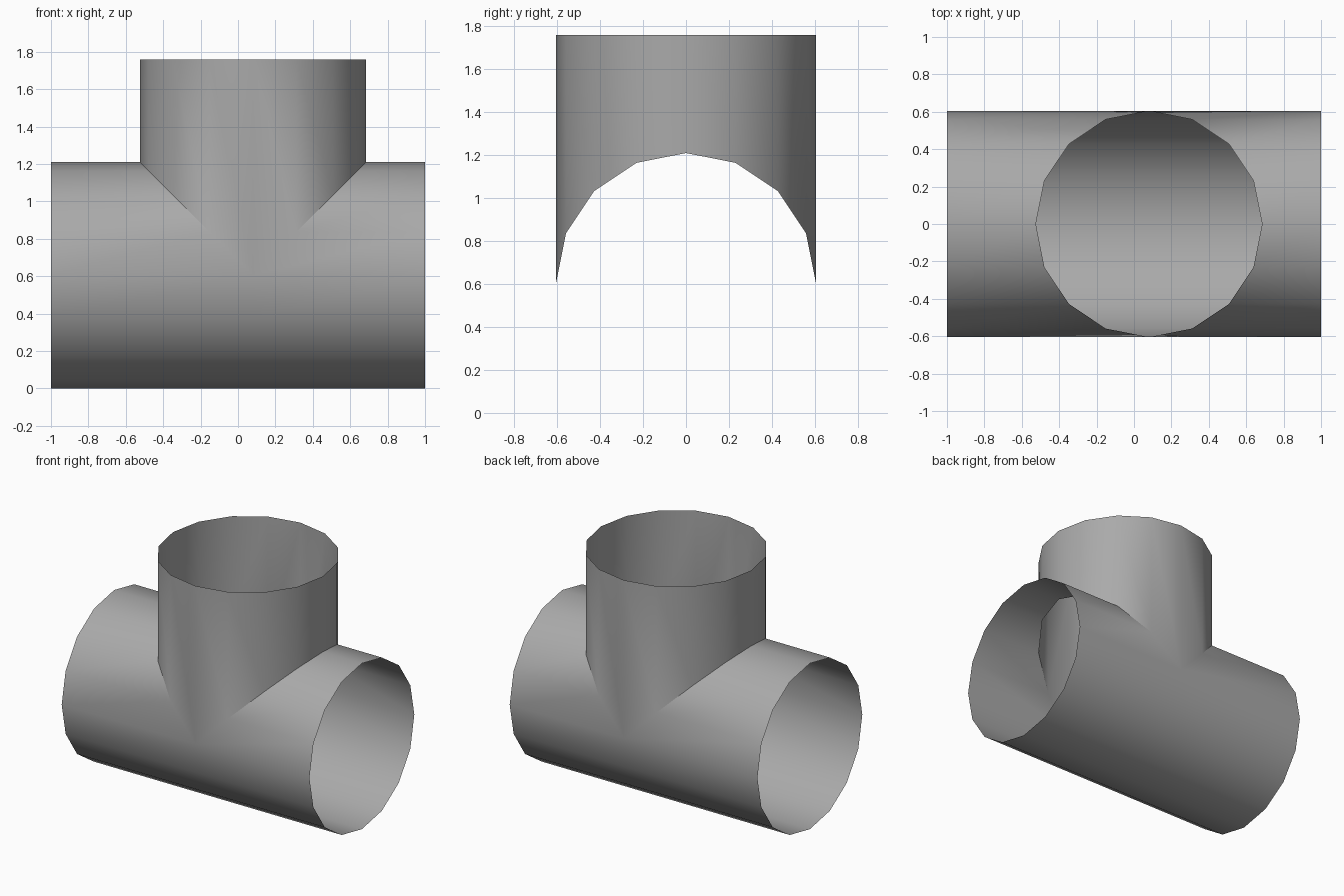
import bpy, bmesh
from math import sin, cos, tau, radians

cube = bpy.data.objects.get("Cube")
if cube:
    bpy.data.objects.remove(cube, do_unlink=True)

R = 0.605      # radius of both pipes
SIDES = 16
BRANCH_X = 0.08
TOP = 1.76

grey = bpy.data.materials.new("pipe grey")
grey.use_nodes = True
grey.diffuse_color = (0.4, 0.4, 0.4, 1)
grey.node_tree.nodes["Principled BSDF"].inputs["Base Color"].default_value = (0.4, 0.4, 0.4, 1)

bm = bmesh.new()
angles = [tau * i / SIDES for i in range(SIDES)]


def strip(start, end):
    """Wall of quads running from one ring of points to another."""
    a = [bm.verts.new(start(t)) for t in angles]
    b = [bm.verts.new(end(t)) for t in angles]
    for i in range(SIDES):
        j = (i + 1) % SIDES
        bm.faces.new((a[i], b[i], b[j], a[j]))


def run_ring(x):
    """Ring of the horizontal pipe at a fixed x."""
    return lambda t: (x, R * sin(t), R + R * cos(t))


def mitre_ring(side):
    """Edge of the opening on one side of the branch."""
    return lambda t: (BRANCH_X + side * R * max(cos(t), 0), R * sin(t), R + R * cos(t))


# Horizontal pipe, in two halves that meet below the branch
strip(run_ring(-1), mitre_ring(-1))
strip(mitre_ring(1), run_ring(1))

# Upright branch, from its open rim down to the mitred joint
strip(lambda t: (BRANCH_X + R * cos(t), R * sin(t), TOP),
      lambda t: (BRANCH_X + R * cos(t), R * sin(t), R + R * abs(cos(t))))

bmesh.ops.remove_doubles(bm, verts=bm.verts[:], dist=0.0005)

mesh = bpy.data.meshes.new("tee_pipe")
bm.to_mesh(mesh)
bm.free()
mesh.materials.append(grey)
pipe = bpy.data.objects.new("tee_pipe", mesh)
bpy.context.collection.objects.link(pipe)

# Smooth walls with a crisp joint
bpy.ops.object.select_all(action="DESELECT")
pipe.select_set(True)
bpy.context.view_layer.objects.active = pipe
bpy.ops.object.shade_smooth_by_angle(angle=radians(30))
